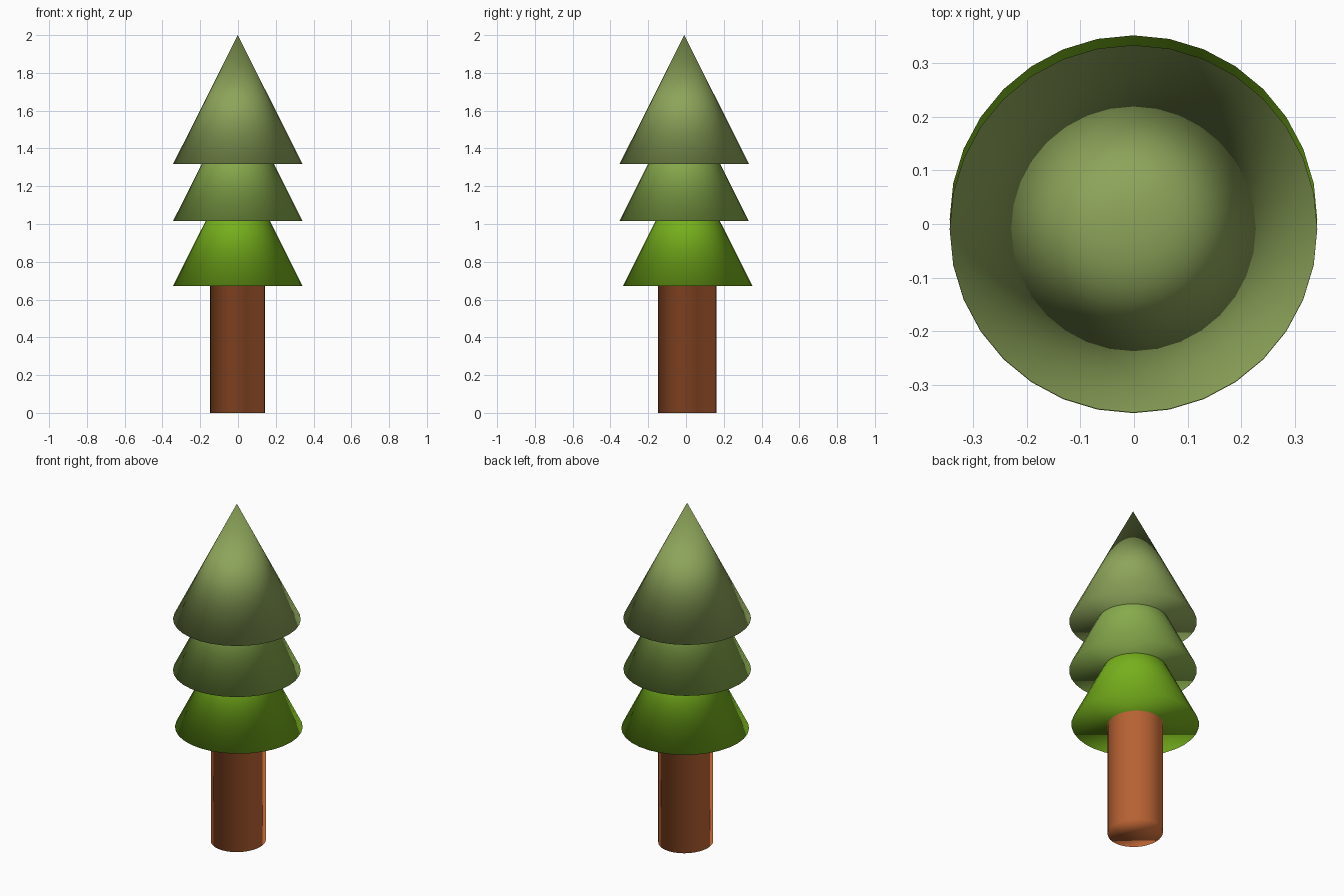
import bpy
import bmesh

if "Cube" in bpy.data.objects:
    bpy.data.objects.remove(bpy.data.objects["Cube"], do_unlink=True)

SIDES = 32


def srgb(r, g, b):
    def lin(c):
        c /= 255
        return c / 12.92 if c < 0.04045 else ((c + 0.055) / 1.055) ** 2.4
    return (lin(r), lin(g), lin(b), 1)


def material(name, colour):
    mat = bpy.data.materials.new(name)
    mat.use_nodes = True
    mat.diffuse_color = colour
    mat.node_tree.nodes["Principled BSDF"].inputs["Base Color"].default_value = colour
    return mat


def finish(obj, name, mat):
    obj.name = name
    obj.data.materials.append(mat)
    bpy.ops.object.shade_smooth()


# Trunk: a slightly oval post running up into the foliage
bpy.ops.mesh.primitive_cylinder_add(vertices=SIDES, radius=1, depth=0.7,
                                    location=(-0.003, 0.007, 0.35))
trunk = bpy.context.object
trunk.scale = (0.145, 0.154, 1)
bpy.ops.object.transform_apply(location=False, rotation=False, scale=True)
# The hidden top face points down so the smooth shading stays even along the trunk
bm = bmesh.new()
bm.from_mesh(trunk.data)
bm.faces.ensure_lookup_table()
bmesh.ops.reverse_faces(bm, faces=[max(bm.faces, key=lambda f: f.calc_center_median().z)])
bm.to_mesh(trunk.data)
bm.free()
finish(trunk, "trunk", material("bark brown", srgb(226, 122, 65)))

# Foliage: three equal cones stacked so each hides the tip of the one below
tiers = [
    ("lower_foliage", 0.672, 0.009, material("bright green", srgb(118, 176, 28))),
    ("middle_foliage", 1.015, -0.010, material("leaf green", srgb(135, 170, 76))),
    ("upper_foliage", 1.317, -0.009, material("sage green", srgb(141, 164, 90))),
]
for name, base, y, mat in tiers:
    bpy.ops.mesh.primitive_cone_add(vertices=SIDES, radius1=0.343, radius2=0, depth=0.683,
                                    location=(-0.001, y, base + 0.3415))
    finish(bpy.context.object, name, mat)
